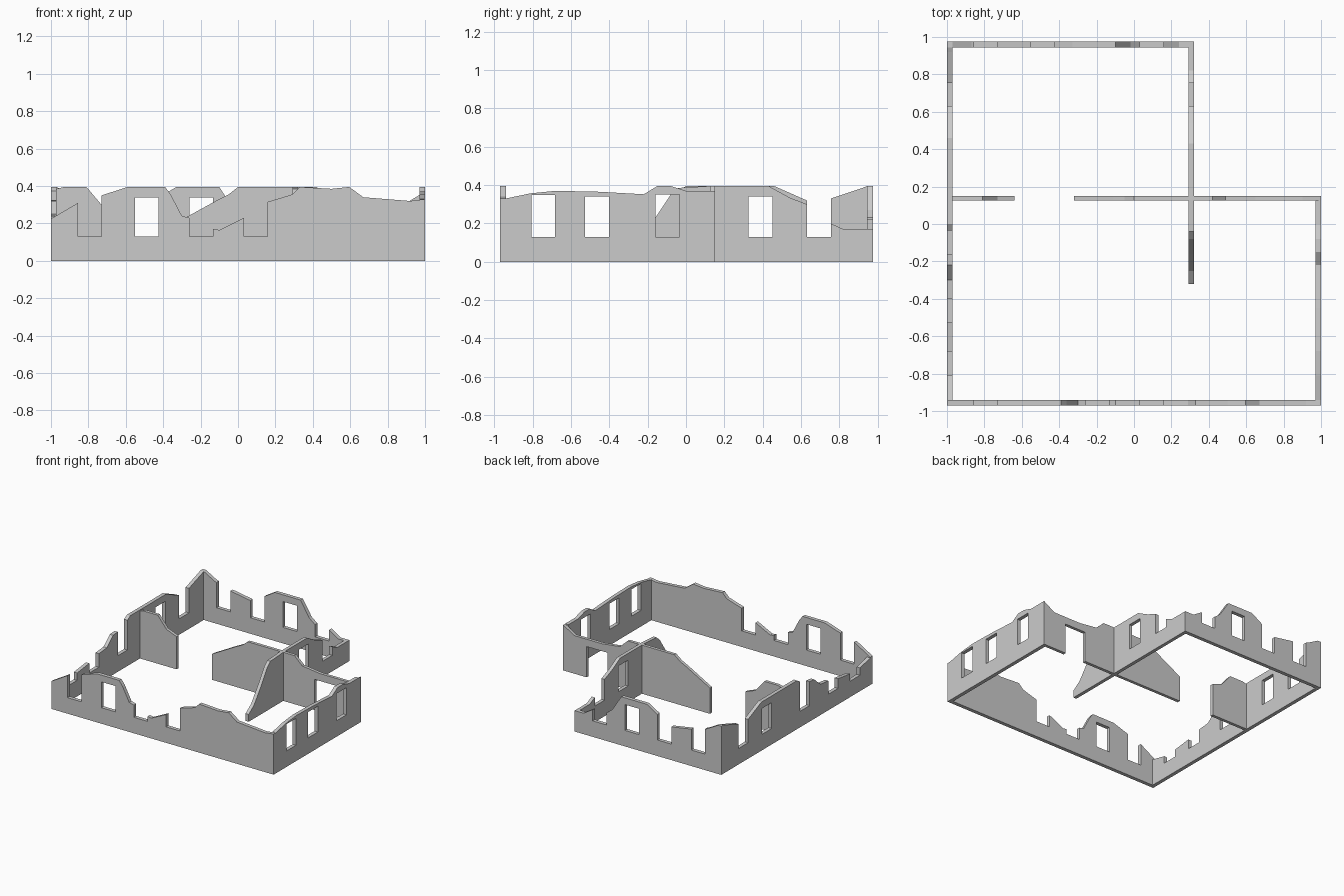
import bpy, bmesh

if "Cube" in bpy.data.objects:
    bpy.data.objects.remove(bpy.data.objects["Cube"])

SILL, HEAD, OPEN = 0.13, 0.34, 0.6


def make_object(name, bm):
    bmesh.ops.recalc_face_normals(bm, faces=bm.faces)
    mesh = bpy.data.meshes.new(name)
    bm.to_mesh(mesh)
    bm.free()
    obj = bpy.data.objects.new(name, mesh)
    bpy.context.collection.objects.link(obj)
    return obj


def add_prism(bm, outline, axis, lo, hi):
    # Extrude an elevation outline (along, z) through the wall thickness
    def place(u, z, t):
        return (u, t, z) if axis == 'x' else (t, u, z)
    face = bm.faces.new([bm.verts.new(place(u, z, lo)) for u, z in outline])
    geo = bmesh.ops.extrude_face_region(bm, geom=[face])['geom']
    for v in geo:
        if isinstance(v, bmesh.types.BMVert):
            v.co['xyz'.index('y' if axis == 'x' else 'x')] = hi


def wall(name, axis, lo, hi, top, openings=()):
    # Broken wall: flat base, ragged top line, rectangular openings cut out
    bm = bmesh.new()
    add_prism(bm, [(top[0][0], 0), (top[-1][0], 0)] + top[::-1], axis, lo, hi)
    obj = make_object(name, bm)
    if not openings:
        return obj
    bm = bmesh.new()
    for a, b, z0, z1 in openings:
        add_prism(bm, [(a, z0), (b, z0), (b, z1), (a, z1)], axis, lo - .1, hi + .1)
    cutter = make_object(name + "_cutter", bm)
    cutter.hide_render = True
    mod = obj.modifiers.new("openings", 'BOOLEAN')
    mod.operation = 'DIFFERENCE'
    mod.solver = 'EXACT'
    mod.object = cutter
    bpy.context.view_layer.objects.active = obj
    bpy.ops.object.modifier_apply(modifier=mod.name)
    bpy.data.objects.remove(cutter)
    return obj


def windows(starts, heads, width=.125):
    return [(a, a + width, SILL, h) for a, h in zip(starts, heads)]


X_WINDOWS = (-.855, -.55, -.258, .032)

# Outer walls
wall("front_wall", 'x', -.97, -.94,
     [(-1, .225), (-.855, .31), (-.73, .35), (-.59, .395), (-.39, .395),
      (-.36, .355), (-.3, .24), (-.26, .23), (-.13, .17), (-.1, .165),
      (.032, .23), (.157, .315), (.29, .355), (.33, .395), (.5, .385),
      (.595, .395), (.67, .34), (.92, .32), (1, .33)],
     windows(X_WINDOWS, (OPEN, HEAD, OPEN, OPEN)))

wall("back_wall", 'x', .945, .975,
     [(-1, .395), (-.97, .395), (-.87, .34), (-.73, .3), (-.55, .27),
      (-.42, .34), (-.33, .395), (-.1, .395), (-.02, .27), (.03, .23),
      (.16, .22), (.24, .17), (.32, .17)],
     windows(X_WINDOWS, (OPEN, OPEN, HEAD, OPEN)))

wall("left_wall", 'y', -1, -.97,
     [(-.94, .22), (-.81, .19), (-.68, .19), (-.52, .21), (-.4, .24),
      (-.3, .25), (-.22, .32), (-.1, .33), (0, .395), (.46, .395),
      (.63, .32), (.755, .33), (.92, .385), (.945, .395)],
     windows((-.807, -.526, -.16, .327, .63), (OPEN, OPEN, OPEN, HEAD, OPEN)))

wall("right_wall", 'y', .97, 1,
     [(-.94, .33), (-.81, .357), (-.68, .37), (-.45, .365), (-.22, .352),
      (-.15, .395), (-.08, .395), (0, .37), (.125, .37)],
     windows((-.807, -.526, -.16), (.348, HEAD, .35)))

wall("inner_corner_wall", 'y', .292, .32,
     [(.15, .395), (.43, .395), (.54, .335), (.63, .3), (.755, .2),
      (.82, .17), (.945, .17)],
     windows((.327, .63), (HEAD, OPEN)))

# Cross wall with a doorway, split by the central passage
wall("cross_wall_right", 'x', .125, .15,
     [(-.32, .21), (-.11, .325), (-.05, .355), (0, .395), (.42, .395),
      (.49, .33), (.65, .31), (.9, .31), (1, .37)],
     [(.6, .79, -.1, .25)])
wall("cross_wall_left", 'x', .125, .15,
     [(-.97, .385), (-.93, .395), (-.81, .395), (-.73, .3), (-.64, .265)])

# Stub partition
wall("partition_stub", 'y', .292, .32,
     [(-.32, .06), (-.25, .11), (-.16, .23), (-.08, .35), (-.04, .385),
      (.125, .395)])
